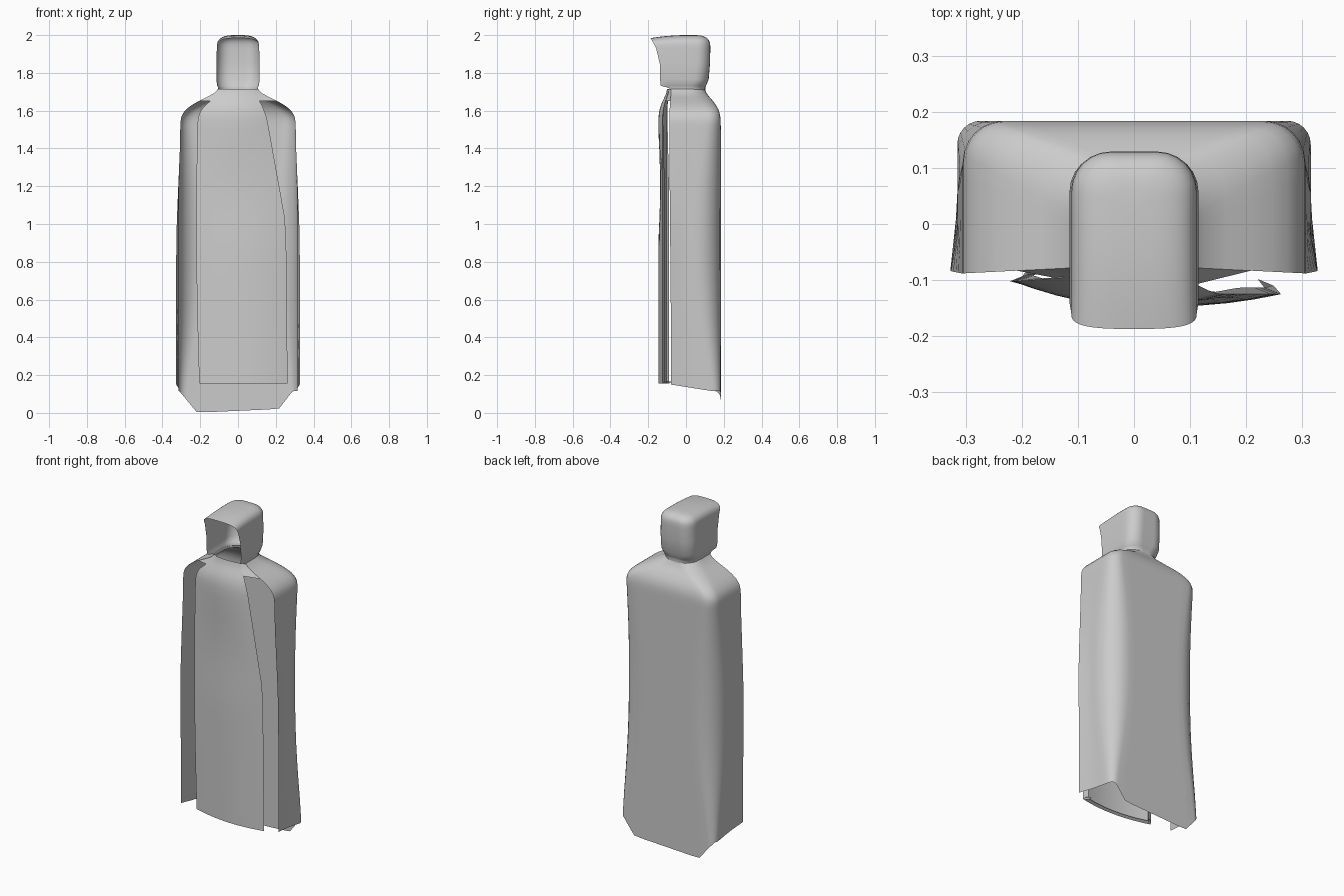
import bpy, bmesh, math

if "Cube" in bpy.data.objects:
    bpy.data.objects.remove(bpy.data.objects["Cube"])


def lerp(a, b, t):
    return a + (b - a) * t


def ramp(v, a, b):
    return min(1, max(0, (v - a) / (b - a)))


def smooth(t):
    return t * t * (3 - 2 * t)


def u_path(w, yf, yb, r, flare=0.0):
    """Open U: right front edge, round the back, to the left front edge."""
    half = []
    for i in range(5):
        half.append((w + flare * max(0, 1 - i / 2.5), lerp(yf, yb - r, i / 5)))
    for i in range(7):
        a = math.pi / 2 * i / 6
        half.append((w - r + r * math.cos(a), yb - r + r * math.sin(a)))
    for i in range(1, 5):
        half.append(((w - r) * (1 - i / 5), yb))
    return half + [(0, yb)] + [(-x, y) for x, y in reversed(half)]


def panel_path(xl, xr, yl, yr, bulge, fold):
    """Front panel, left to right, with thin edges folded back."""
    pts = [(xl + fold, yl + fold * 0.4)]
    for i in range(11):
        t = i / 10
        pts.append((lerp(xl, xr, t), lerp(yl, yr, t) - bulge * (1 - (2 * t - 1) ** 2)))
    return pts + [(xr - fold, yr + fold * 0.4)]


def make(name, verts, faces):
    me = bpy.data.meshes.new(name)
    me.from_pydata(verts, [], faces)
    bm = bmesh.new()
    bm.from_mesh(me)
    bmesh.ops.remove_doubles(bm, verts=bm.verts, dist=0.0003)
    bm.to_mesh(me)
    bm.free()
    ob = bpy.data.objects.new(name, me)
    bpy.context.collection.objects.link(ob)
    bpy.context.view_layer.objects.active = ob
    ob.select_set(True)
    bpy.ops.object.shade_smooth_by_angle(angle=math.radians(50))
    ob.select_set(False)


def hem(x, y):
    """Lower edge: level at the sides, dropping to a clipped flap at the back."""
    side = lerp(0.15, 0.115, ramp(y, -0.08, 0.14))
    flap = 0.011 + 0.045 * x + max(0, abs(x) - 0.216) * 1.25
    return min(side, flap) if y > 0.13 else side


# Robe with front panel: one loft whose side slits close at the shoulders
BODY_TOP, NECK = 1.50, 1.715
levels = [0.15 + i * (BODY_TOP - 0.15) / 12 for i in range(13)]
levels += [lerp(BODY_TOP, NECK, i / 10) for i in range(1, 11)]
SLIT_TOP = 1.66

verts, faces = [], []
for k, z in enumerate(levels):
    s = smooth(ramp(z, BODY_TOP, NECK) ** 2)          # shoulder to neck
    waist = math.sin(math.pi * ramp(z, 0.15, 1.6))
    robe = u_path(
        lerp(0.315 - 0.010 * ramp(z, 1.0, 1.54), 0.106, s),
        lerp(-0.080 - 0.008 * ramp(z, 0.5, 1.4), -0.078, s),
        lerp(0.184, 0.100, s),
        lerp(0.042 + 0.018 * ramp(z, 0.9, 1.5) + 0.085 * waist, 0.085, s),
        0.012 * (1 - ramp(z, 0.9, 1.4)))
    panel = panel_path(
        lerp(-0.200 - 0.021 * math.sin(math.pi * z / 2), -0.080, s),
        lerp(0.262 - 0.008 * ramp(z, 0.2, 1.0) - 0.108 * ramp(z, 1.0, 1.6), 0.080, s),
        lerp(-0.102, -0.092, s),
        lerp(-0.125, -0.092, s),
        lerp(0.032 - 0.010 * math.sin(math.pi * ramp(z, 0.9, 1.5)), 0.008, s),
        lerp(0.030, 0.004, ramp(z, 1.2, 1.65)))
    verts += [(x, y, 0.155 if k == 0 else z) for x, y in panel]
    verts += [(x, y, hem(x, y) if k == 0 else z) for x, y in robe]
NP, NR = len(panel), len(robe)
N = NP + NR
for k in range(len(levels) - 1):
    for i in range(N):
        if i in (NP - 1, N - 1) and levels[k + 1] < SLIT_TOP:
            continue
        j = (i + 1) % N
        faces.append((k * N + i, k * N + j, (k + 1) * N + j, (k + 1) * N + i))

# Folded lower edge of the panel
base = len(verts)
verts += [(x * 0.95, y + 0.015, 0.165) for x, y, z in verts[:NP]]
faces += [(base + i, base + i + 1, i + 1, i) for i in range(NP - 1)]
make("robe", verts, faces)

# Hood: U sections with an open face (z, half width, front, back, radius)
hood = [
    (1.700, .108, -.070, .104, .085),
    (1.722, .104, -.095, .102, .080),
    (1.732, .110, -.134, .106, .075),
    (1.765, .115, -.137, .120, .070),
    (1.850, .115, -.139, .127, .070),
    (1.930, .112, -.158, .129, .070),
]
# Rounded boxy crown, closing to a seam on top
for i in range(1, 10):
    a = math.pi / 2 * i / 9
    h = math.sin(a) ** 0.65
    c = max(0, math.cos(a)) ** 0.65 if i < 9 else 0
    hood.append((1.93 + 0.07 * h, 0.112 * c,
                 lerp(-.158, -.187, h), lerp(0.03, .129, c), 0.07 * c))
verts, faces = [], []
for z, w, yf, yb, r in hood:
    for x, y in u_path(w, yf, yb, r):
        droop = 0.016 * max(0, -y / 0.187) ** 2 * max(0, (z - 1.93) / 0.07)
        verts.append((x, y, z - droop))
for k in range(len(hood) - 1):
    for i in range(NR - 1):
        a = k * NR + i
        faces.append((a, a + 1, a + NR + 1, a + NR))
make("hood", verts, faces)
